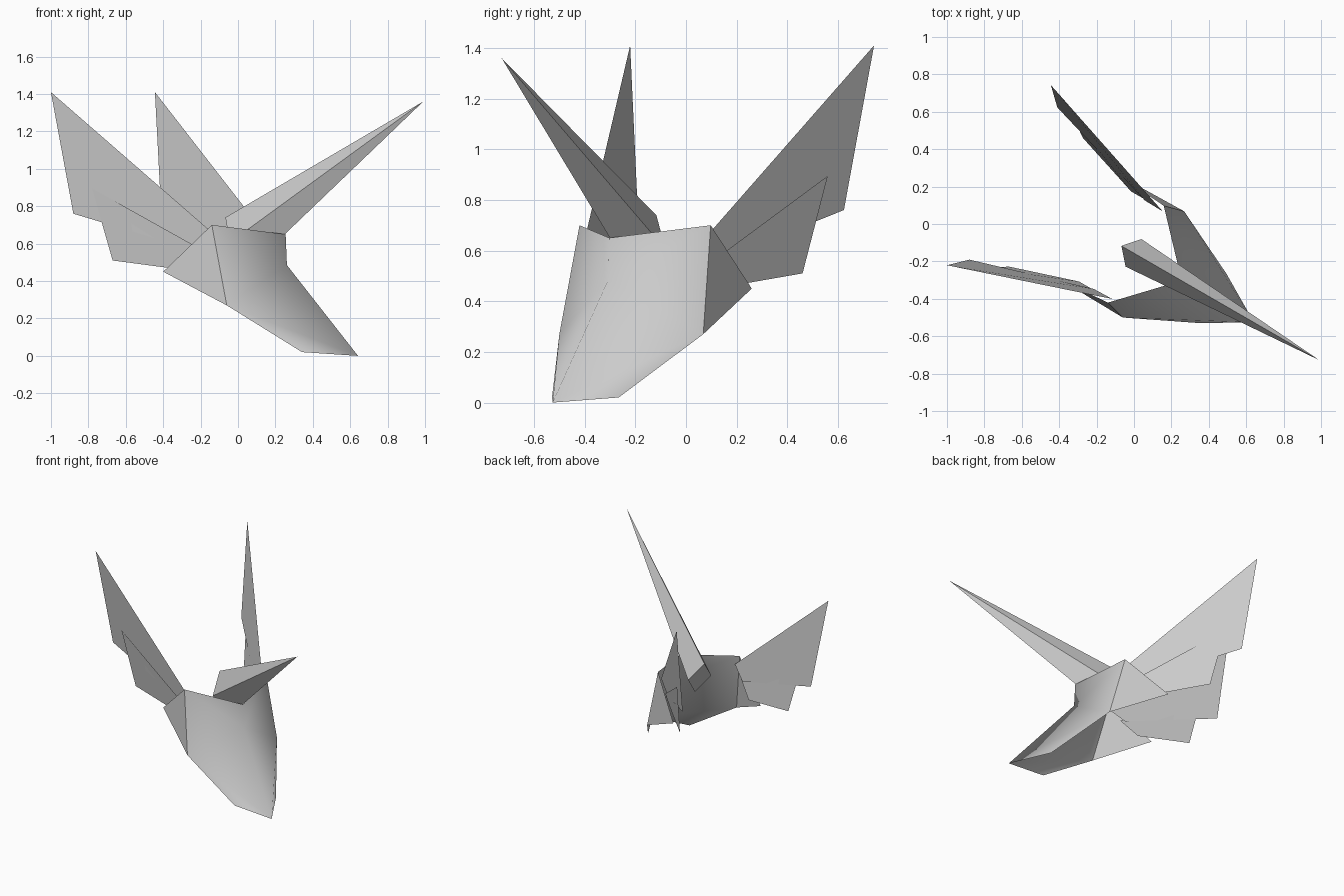
import bpy, math

if "Cube" in bpy.data.objects:
    bpy.data.objects.remove(bpy.data.objects["Cube"])

# single grey finish
grey = bpy.data.materials.new("grey")
grey.diffuse_color = (0.6, 0.6, 0.6, 1)
grey.use_nodes = True
grey.node_tree.nodes["Principled BSDF"].inputs["Base Color"].default_value = grey.diffuse_color

AXIS_ORIGIN = (-0.0675, -0.117, 0)   # point on the symmetry plane
AXIS_ANGLE = math.radians(-30)       # nose direction in plan


def sheet(name, verts, faces, mirror=True):
    """Folded sheet in head space: x to the nose, y sideways, z up."""
    me = bpy.data.meshes.new(name)
    me.from_pydata(verts, [], faces)
    me.materials.append(grey)
    ob = bpy.data.objects.new(name, me)
    bpy.context.collection.objects.link(ob)
    ob.location = AXIS_ORIGIN
    ob.rotation_euler.z = AXIS_ANGLE
    if mirror:
        mod = ob.modifiers.new("Mirror", 'MIRROR')
        mod.use_axis = (False, True, False)
        mod.merge_threshold = 0.002
    bpy.context.view_layer.objects.active = ob
    ob.select_set(True)
    bpy.ops.object.shade_smooth_by_angle(angle=math.radians(50))
    ob.select_set(False)
    return ob


# folded head: two cheeks meeting along the centre ridge
sheet("head", [
    (0.089, -0.299, 0.70), (0.372, 0, 0.65), (0.38, 0, 0.485), (0.819, 0, 0.0),
    (0.561, -0.152, 0.02), (0.198, -0.328, 0.27), (-0.199, -0.32, 0.45)],
    [(0, 5, 2, 1), (0, 6, 5), (5, 4, 3, 2)])

# tall upper ears
sheet("upper_ear", [
    (-0.756, -0.556, 1.41), (-0.667, -0.47, 0.76),
    (-0.012, -0.273, 0.56), (0.10, -0.27, 0.64)], [(0, 1, 2, 3)])

# short lower ears
sheet("lower_ear", [
    (-0.557, -0.46, 0.895), (-0.467, -0.397, 0.51),
    (-0.10, -0.278, 0.46), (0.02, -0.278, 0.565)], [(0, 1, 2, 3)])

# four-sided horn pointing over the nose
sheet("horn", [
    (0, 0, 0.74), (0.075, 0.085, 0.605), (0.15, 0, 0.47), (0.075, -0.085, 0.605),
    (1.222, 0, 1.36)],
    [(0, 4, 1), (1, 4, 2), (2, 4, 3), (3, 4, 0), (0, 1, 2, 3)], mirror=False)
